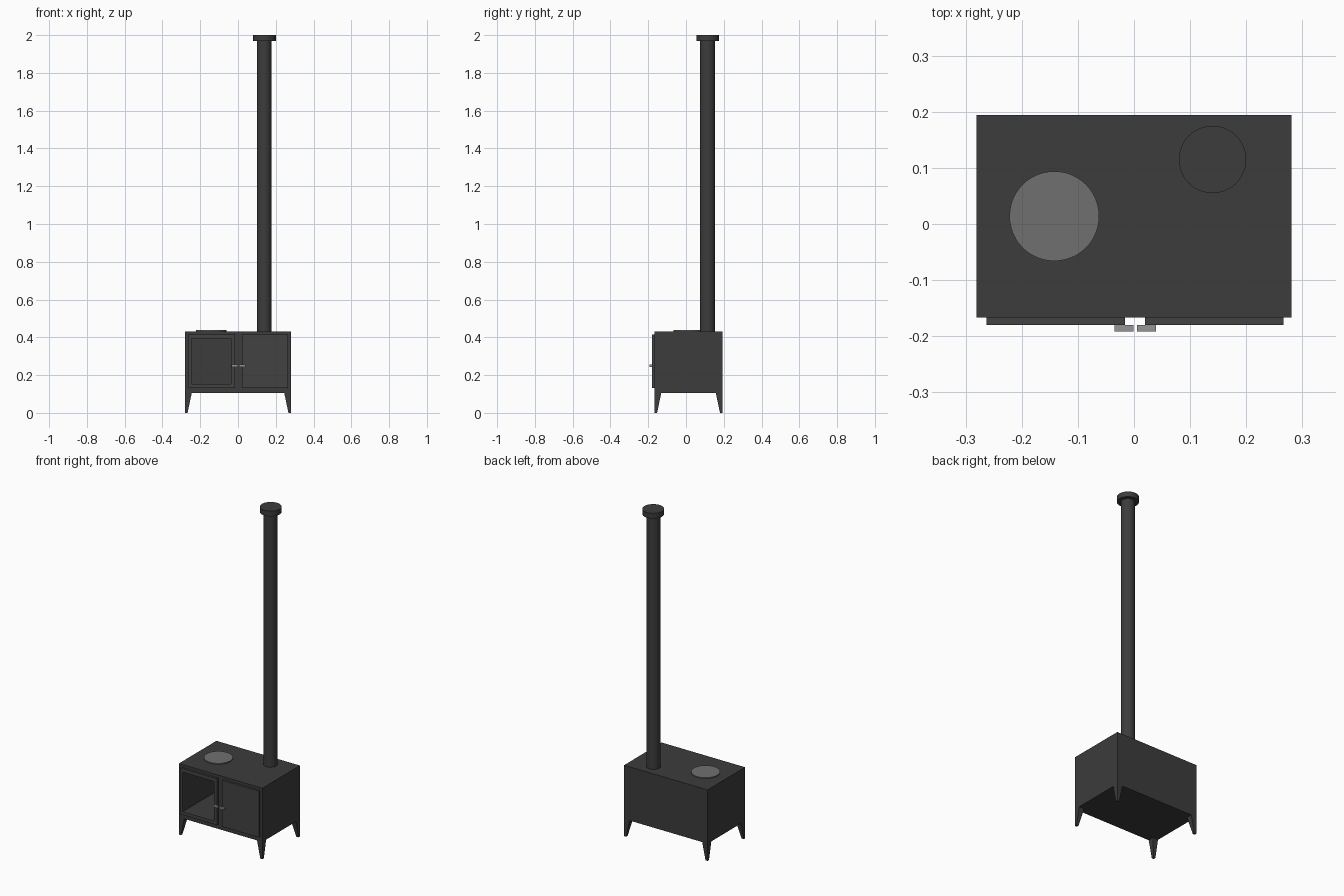
import bpy, bmesh

if "Cube" in bpy.data.objects:
    bpy.data.objects.remove(bpy.data.objects["Cube"])


def material(name, v):
    m = bpy.data.materials.new(name)
    m.diffuse_color = (v, v, v, 1)
    m.use_nodes = True
    m.node_tree.nodes["Principled BSDF"].inputs["Base Color"].default_value = m.diffuse_color
    return m


iron = material("dark_iron", 0.045)
door_iron = material("door_iron", 0.055)
steel = material("steel", 0.16)
bright = material("handle_steel", 0.3)


def finish(name, bm, mat):
    bmesh.ops.recalc_face_normals(bm, faces=bm.faces)
    me = bpy.data.meshes.new(name)
    bm.to_mesh(me)
    bm.free()
    ob = bpy.data.objects.new(name, me)
    bpy.context.collection.objects.link(ob)
    me.materials.append(mat)
    return ob


def box(name, x, y, z, mat):
    bm = bmesh.new()
    bmesh.ops.create_cube(bm, size=1)
    for v in bm.verts:
        v.co = [r[0] if c < 0 else r[1] for c, r in zip(v.co, (x, y, z))]
    return finish(name, bm, mat)


def cylinder(name, x, y, r, z0, z1, mat):
    bpy.ops.mesh.primitive_cylinder_add(vertices=48, radius=r, depth=z1 - z0,
                                        location=(x, y, (z0 + z1) / 2))
    ob = bpy.context.object
    ob.name = name
    ob.data.materials.append(mat)
    bpy.ops.object.shade_smooth_by_angle()
    return ob


X = 0.281
Y0, Y1 = -0.167, 0.194
Z0, Z1 = 0.105, 0.432

# Stove body and doors
body = box("stove_body", (-X, X), (Y0, Y1), (Z0, Z1), iron)
left_door = box("left_door_frame", (-0.263, -0.016), (-0.18, Y0), (0.133, 0.415), door_iron)
box("right_door", (0.02, 0.266), (-0.18, Y0), (0.133, 0.415), door_iron)

# Firebox opening through the left door
cutter = box("firebox_cutter", (-0.246, -0.037), (-0.3, 0.182), (0.153, 0.393), iron)
cutter.hide_render = True
for ob in (body, left_door):
    mod = ob.modifiers.new("firebox", 'BOOLEAN')
    mod.operation = 'DIFFERENCE'
    mod.solver = 'EXACT'
    mod.object = cutter
    bpy.context.view_layer.objects.active = ob
    bpy.ops.object.modifier_apply(modifier=mod.name)
bpy.data.objects.remove(cutter)

# Door handles
box("left_handle", (-0.035, -0.001), (-0.192, -0.18), (0.244, 0.255), bright)
box("right_handle", (0.005, 0.039), (-0.192, -0.18), (0.244, 0.255), bright)

# Tapered corner legs, vertical on the outside
for sx, side in ((-1, "left"), (1, "right")):
    for sy, y, end in ((-1, Y0, "front"), (1, Y1, "back")):
        bm = bmesh.new()
        bmesh.ops.create_cube(bm, size=1)
        for v in bm.verts:
            w = 0.036 if v.co.z > 0 else 0.014
            v.co = (sx * (X - (w if v.co.x < 0 else 0)),
                    y - sy * (w if v.co.y < 0 else 0),
                    Z0 if v.co.z > 0 else 0)
        finish(f"{end}_{side}_leg", bm, iron)

# Hotplate, flue pipe and cap
cylinder("hotplate", -0.142, 0.014, 0.08, Z1, 0.438, steel)
cylinder("flue_pipe", 0.139, 0.114, 0.039, Z1, 1.97, iron)
cylinder("flue_cap", 0.14, 0.115, 0.06, 1.968, 2.0, iron)
